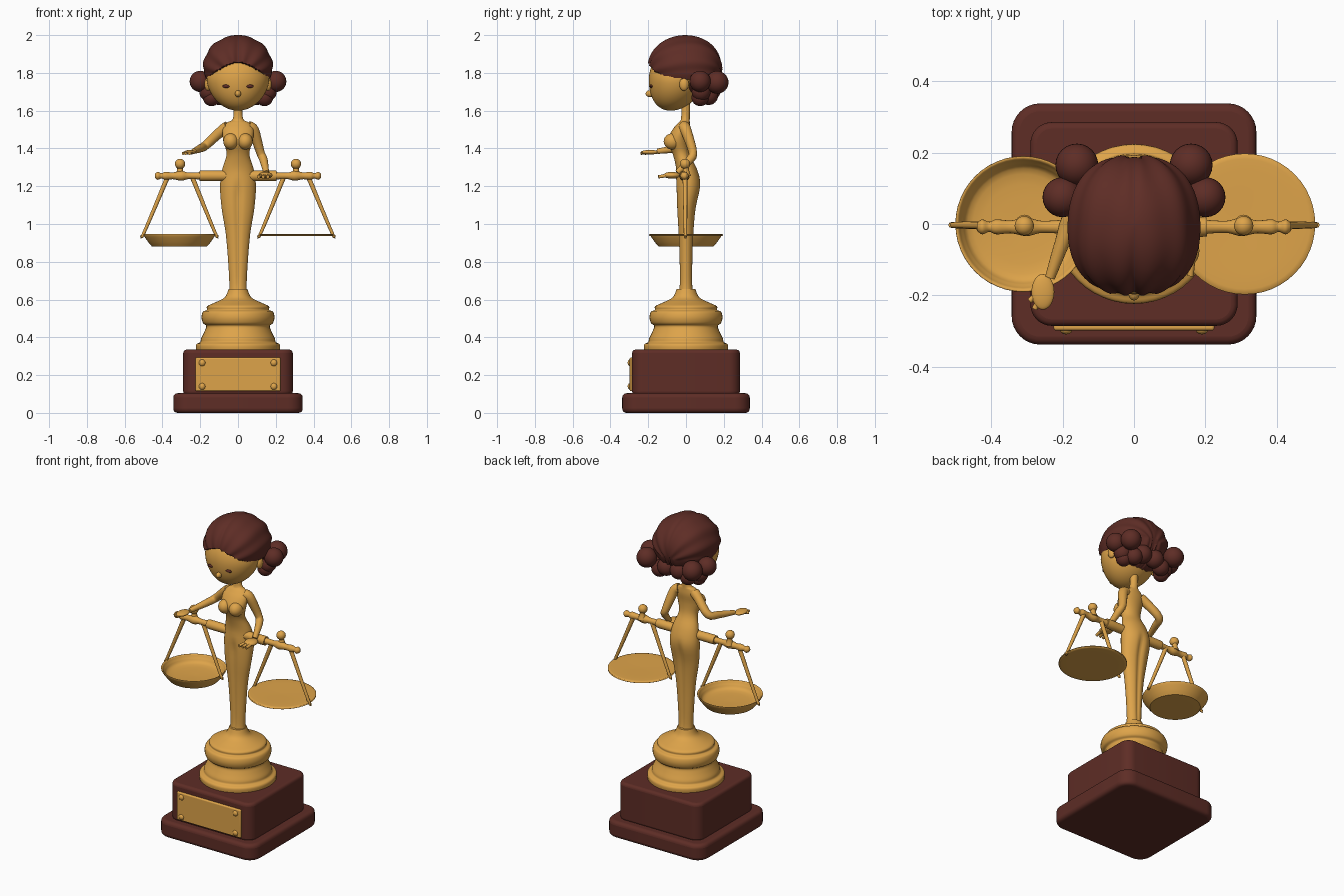
import bpy, bmesh, math
from mathutils import Vector, Matrix


def material(name, rgb):
    m = bpy.data.materials.new(name)
    m.diffuse_color = (*rgb, 1)
    return m


GOLD = material("gold", (0.73, 0.37, 0.068))
BROWN = material("dark red brown", (0.112, 0.026, 0.019))


def finish(name, bm, mat, angle=50):
    bmesh.ops.recalc_face_normals(bm, faces=bm.faces)
    me = bpy.data.meshes.new(name)
    bm.to_mesh(me)
    bm.free()
    me.materials.append(mat)
    ob = bpy.data.objects.new(name, me)
    bpy.context.collection.objects.link(ob)
    bpy.ops.object.select_all(action='DESELECT')
    ob.select_set(True)
    bpy.context.view_layer.objects.active = ob
    bpy.ops.object.shade_smooth_by_angle(angle=math.radians(angle))
    return ob


def smooth_keys(keys, steps):
    """Catmull-Rom interpolation of equal-length tuples."""
    k = [Vector(p) for p in keys]
    k = [k[0]] + k + [k[-1]]
    out = []
    for i in range(1, len(k) - 2):
        a, b, c, d = k[i - 1:i + 3]
        for s in range(steps):
            t = s / steps
            out.append(0.5 * (2 * b + (c - a) * t + (2 * a - 5 * b + 4 * c - d) * t * t
                              + (3 * b - a - 3 * c + d) * t ** 3))
    return out + [k[-1]]


def sweep(name, keys, mat=GOLD, flat=False, seg=24, steps=4, shape=None):
    """Skin rings (x, y, z, rx, ry) along a smooth path; flat keeps rings level."""
    pts = smooth_keys(keys, steps)
    bm = bmesh.new()
    rings = []
    for i, p in enumerate(pts):
        c = Vector(p[:3])
        tangent = Vector(pts[min(i + 1, len(pts) - 1)][:3]) - Vector(pts[max(i - 1, 0)][:3])
        rot = Matrix.Identity(3) if flat else tangent.to_track_quat('Z', 'Y').to_matrix()
        ring = []
        for j in range(seg):
            a = 2 * math.pi * j / seg
            k = shape(a, c.z) if shape else 1
            ring.append(bm.verts.new(c + rot @ Vector((p[3] * math.cos(a), p[4] * math.sin(a) * k, 0))))
        rings.append(ring)
    for r, q in zip(rings, rings[1:]):
        for j in range(seg):
            bm.faces.new((r[j], r[(j + 1) % seg], q[(j + 1) % seg], q[j]))
    bm.faces.new(rings[0])
    bm.faces.new(rings[-1])
    return finish(name, bm, mat)


def lathe(name, profile, x=0, seg=48, steps=4):
    return sweep(name, [(x, 0, z, r, r) for r, z in profile], GOLD, True, seg, steps)


def ball(name, loc, size, mat=GOLD, u=24, v=16, shape=None):
    bm = bmesh.new()
    bmesh.ops.create_uvsphere(bm, u_segments=u, v_segments=v, radius=1)
    for vert in bm.verts:
        co = Vector(c * s for c, s in zip(vert.co, size))
        vert.co = (shape(co) if shape else co) + Vector(loc)
    return finish(name, bm, mat, 80)


def block(name, loc, size, corner, edge, mat):
    bm = bmesh.new()
    bmesh.ops.create_cube(bm, size=1)
    for v in bm.verts:
        v.co = Vector(c * s for c, s in zip(v.co, size)) + Vector(loc)
    up = [e for e in bm.edges if abs(e.verts[0].co.z - e.verts[1].co.z) > 1e-4]
    if corner:
        bmesh.ops.bevel(bm, geom=up, offset=corner, segments=8, profile=0.5, affect='EDGES')
    ob = finish(name, bm, mat, 35)
    mod = ob.modifiers.new("soft edges", 'BEVEL')
    mod.width, mod.segments, mod.limit_method = edge, 4, 'ANGLE'
    return ob


# Stepped base with plaque and studs
block("lower_base", (0, 0, 0.052), (0.685, 0.675, 0.104), 0.08, 0.022, BROWN)
block("upper_base", (0, 0, 0.215), (0.58, 0.57, 0.24), 0.06, 0.018, BROWN)
block("plaque", (0, -0.287, 0.204), (0.45, 0.022, 0.178), 0, 0.007, GOLD)
for sx in (-1, 1):
    for z in (0.14, 0.265):
        ball("plaque_stud", (sx * 0.19, -0.295, z), (0.018, 0.014, 0.018), u=16, v=8)

# Turned pedestal
lathe("pedestal", [(0.222, 0.33), (0.222, 0.362), (0.2, 0.375), (0.195, 0.395), (0.178, 0.43),
                   (0.168, 0.46), (0.185, 0.475), (0.193, 0.505), (0.186, 0.535), (0.165, 0.545),
                   (0.163, 0.565), (0.12, 0.585), (0.07, 0.612), (0.05, 0.655)])


# Body with grooves where the legs meet
def leg_groove(a, z):
    fade = max(0, min(1, (1.24 - z) / 0.08, (z - 0.6) / 0.1))
    return 1 - 0.22 * fade * math.exp(-(math.cos(a) / 0.2) ** 2)


sweep("body", [(0, 0, 0.6, 0.06, 0.05), (0, 0, 0.66, 0.046, 0.036), (0, 0, 0.8, 0.052, 0.036),
               (0, 0, 0.95, 0.065, 0.042), (0, 0.002, 1.08, 0.086, 0.052),
               (0, 0.012, 1.2, 0.095, 0.066), (0, 0.003, 1.29, 0.083, 0.055),
               (0, -0.025, 1.37, 0.06, 0.045), (0, -0.042, 1.44, 0.078, 0.056),
               (0, -0.025, 1.5, 0.082, 0.046), (0, -0.01, 1.537, 0.058, 0.03),
               (0, -0.003, 1.56, 0.026, 0.023), (0, 0, 1.66, 0.023, 0.023)],
      flat=True, seg=48, shape=leg_groove)
for sx in (-1, 1):
    ball("bust", (sx * 0.038, -0.072, 1.437), (0.04, 0.046, 0.043))

# Outstretched arm and open hand
sweep("raised_arm", [(-0.055, -0.01, 1.515, 0.03, 0.03), (-0.085, 0, 1.495, 0.028, 0.028),
                     (-0.17, 0.02, 1.418, 0.024, 0.024), (-0.2, -0.05, 1.4, 0.021, 0.021),
                     (-0.235, -0.15, 1.385, 0.014, 0.014)], seg=16)
ball("raised_palm", (-0.255, -0.19, 1.38), (0.032, 0.05, 0.012))
for x, y in ((-0.292, -0.215), (-0.278, -0.238), (-0.257, -0.238)):
    sweep("raised_finger", [(-0.252, -0.18, 1.38, 0.01, 0.01), (x, y, 1.374, 0.008, 0.008)], seg=10)

# Lowered arm resting on the beam
sweep("lowered_arm", [(0.055, -0.01, 1.515, 0.03, 0.03), (0.083, 0, 1.495, 0.029, 0.029),
                      (0.118, 0.036, 1.38, 0.023, 0.023), (0.135, 0.02, 1.34, 0.022, 0.022),
                      (0.15, -0.045, 1.272, 0.015, 0.015)], seg=16)
ball("lowered_palm", (0.145, -0.075, 1.258), (0.038, 0.045, 0.018))
for i in range(3):
    sweep("lowered_finger", [(0.13 + i * 0.017, -0.08, 1.26, 0.01, 0.01),
                             (0.108 + i * 0.025, -0.145, 1.25, 0.009, 0.009)], seg=10)

# Balance beam, knobs, rods and pans
for sx in (-1, 1):
    beam = [(0, 0.026), (0.19, 0.028), (0.2, 0.02), (0.26, 0.017), (0.3, 0.026), (0.345, 0.018),
            (0.385, 0.021), (0.405, 0.014), (0.425, 0.021), (0.44, 0.01)]
    sweep("beam", [(sx * x, -0.008, 1.255, r, r) for x, r in beam], seg=16)
    lathe("finial_stem", [(0.026, 1.255), (0.016, 1.285), (0.014, 1.31)], sx * 0.307, 16)
    ball("finial_ball", (sx * 0.307, -0.005, 1.318), (0.027, 0.027, 0.027))
    for top, low in ((0.245, 0.122), (0.37, 0.497)):
        sweep("pan_rod", [(sx * top, -0.005, 1.255, 0.013, 0.013), (sx * low, -0.003, 0.955, 0.009, 0.009),
                          (sx * (low + (low - top) * 0.12), -0.003, 0.938, 0.007, 0.007)], seg=10)
lathe("deep_pan", [(0.01, 0.88), (0.13, 0.88), (0.15, 0.886), (0.18, 0.925), (0.19, 0.944),
                   (0.182, 0.944), (0.17, 0.925), (0.14, 0.9), (0.01, 0.893)], -0.31)
lathe("flat_pan", [(0.01, 0.936), (0.182, 0.936), (0.19, 0.942), (0.182, 0.948), (0.01, 0.946)], 0.31)


# Head, nose, ears and eyes
def jaw(co):
    if co.z < 0:
        k = min(1, -co.z / 0.16)
        co.x *= 1 - 0.1 * k
        co.y -= 0.025 * k * k
    return co


ball("head", (0, -0.055, 1.762), (0.166, 0.142, 0.162), u=48, v=32, shape=jaw)
ball("nose", (0, -0.192, 1.69), (0.016, 0.022, 0.018))
for sx in (-1, 1):
    ball("ear", (sx * 0.16, -0.01, 1.74), (0.018, 0.025, 0.035))
    y = -0.055 - 0.142 * math.sqrt(1 - (0.062 / 0.166) ** 2 - (0.03 / 0.162) ** 2)
    ball("eye", (sx * 0.062, y, 1.729), (0.021, 0.008, 0.009), BROWN, 16, 8)


# Parted, waved hair: the front below the hairline is tucked under the face
def waves(co):
    x, y, z = co.x / 0.19, co.y / 0.2, co.z / 0.17
    flat = math.hypot(x, y)
    if flat > 1e-5:
        square = flat / (abs(x) ** 2.5 + abs(y) ** 2.5) ** (1 / 2.5)
        k = 1 + (square - 1) * 0.6
        co.x, co.y = co.x * k, co.y * k
    a = math.atan2(abs(x), max(z, -0.2) + 0.35)
    ridge = 1 + 0.018 * math.sin(a * 13 + y * 1.5) * min(1, flat * 1.5)
    ridge -= 0.035 * math.exp(-(co.x / 0.014) ** 2) * min(1, flat)
    co *= ridge
    line = 1.855 - 0.2 * abs(co.x) - 2.0 * co.x ** 2 - 1.83
    if co.y < 0.02 and co.z < line:
        co *= 0.7
        co.y += 0.03
    return co


ball("hair", (0, -0.005, 1.83), (0.184, 0.196, 0.17), BROWN, 128, 80, waves)

# Gathered curls at the sides and nape
for sx in (-1, 1):
    for x, y, z, r in ((0.2, 0.075, 1.755, 0.056), (0.16, 0.165, 1.75, 0.06), (0.155, 0.08, 1.7, 0.05),
                       (0.14, 0.075, 1.67, 0.046), (0.1, 0.12, 1.68, 0.05), (0.045, 0.13, 1.71, 0.055)):
        ball("hair_curl", (sx * x, y, z), (r, r, r), BROWN)
